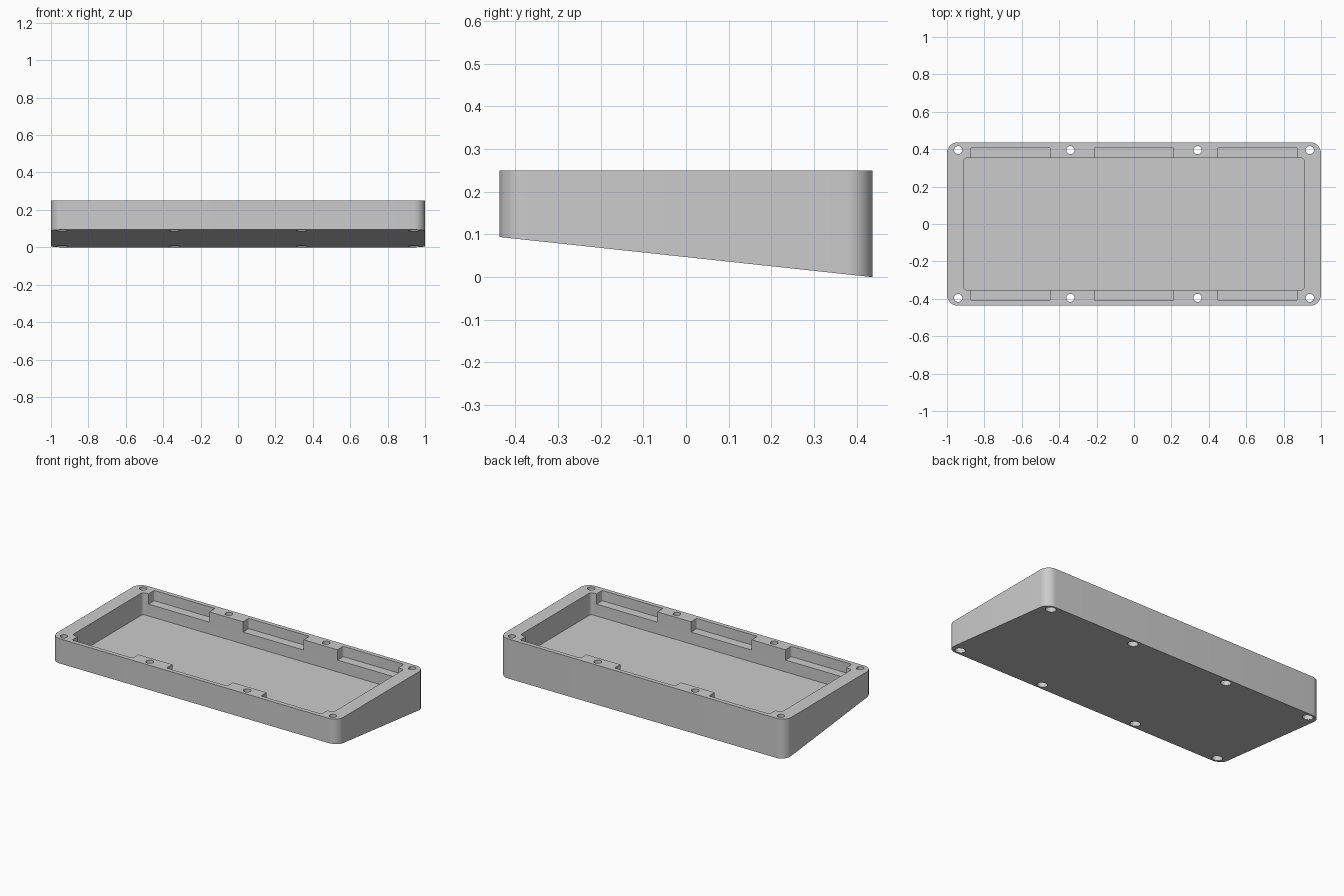
import bpy, bmesh, math

cube = bpy.data.objects.get("Cube")
if cube:
    bpy.data.objects.remove(cube, do_unlink=True)

TOP, HALF_X, HALF_Y = 0.25, 1.0, 0.437

grey = bpy.data.materials.new("light grey")
grey.use_nodes = True
colour = (0.6, 0.6, 0.6, 1)
grey.diffuse_color = colour
grey.node_tree.nodes["Principled BSDF"].inputs["Base Color"].default_value = colour


def under(y):
    """Height of the sloping underside."""
    return 0.094 * (HALF_Y - y) / (2 * HALF_Y)


def rounded_rect(cx, cy, hx, hy, r, steps):
    points = []
    for i, (sx, sy) in enumerate([(1, 1), (-1, 1), (-1, -1), (1, -1)]):
        for k in range(steps + 1):
            a = math.pi / 2 * (i + k / steps)
            points.append((cx + sx * (hx - r) + r * math.cos(a),
                           cy + sy * (hy - r) + r * math.sin(a)))
    return points


def circle(cx, cy, r, n):
    return [(cx + r * math.cos(math.tau * i / n), cy + r * math.sin(math.tau * i / n))
            for i in range(n)]


def prism(name, outline, bottom, top, bevel=0):
    """Upright prism whose end heights are functions of y."""
    bm = bmesh.new()
    low = [bm.verts.new((x, y, bottom(y))) for x, y in outline]
    high = [bm.verts.new((x, y, top(y))) for x, y in outline]
    base = bm.faces.new(low[::-1])
    bm.faces.new(high)
    n = len(outline)
    for i in range(n):
        j = (i + 1) % n
        bm.faces.new((low[i], low[j], high[j], high[i]))
    if bevel:
        bmesh.ops.bevel(bm, geom=list(base.edges), offset=bevel, segments=5,
                        profile=0.5, affect='EDGES')
    bmesh.ops.recalc_face_normals(bm, faces=bm.faces)
    mesh = bpy.data.meshes.new(name)
    bm.to_mesh(mesh)
    bm.free()
    mesh.materials.append(grey)
    obj = bpy.data.objects.new(name, mesh)
    bpy.context.collection.objects.link(obj)
    return obj


# Wedge-shaped tray with rounded corners and a soft lower edge
tray = prism("tray", rounded_rect(0, 0, HALF_X, HALF_Y, 0.06, 10), under, lambda y: TOP, 0.014)

above = lambda y: TOP + 0.1
cutters = []

# Main cavity with a level floor
cutters.append(prism("cavity_cutter", rounded_rect(0, 0, 0.912, 0.353, 0.02, 5),
                     lambda y: 0.11, above))

# Shallow recesses along the front and back walls
for side in (-1, 1):
    for x in (-0.66, 0, 0.66):
        cutters.append(prism("recess_cutter", rounded_rect(x, side * 0.36, 0.212, 0.05, 0.008, 3),
                             lambda y: TOP - 0.065, above))

# Screw holes, each with a wider pocket underneath
for side in (-1, 1):
    for x in (-0.94, -0.34, 0.34, 0.94):
        y = side * 0.395
        cutters.append(prism("screw_hole_cutter", circle(x, y, 0.022, 24),
                             lambda y: -0.1, above))
        cutters.append(prism("screw_pocket_cutter", circle(x, y, 0.03, 24),
                             lambda y: -0.1, lambda h, y=y: under(y) + 0.06))

for cutter in cutters:
    cutter.hide_render = True
    mod = tray.modifiers.new("cut", 'BOOLEAN')
    mod.operation = 'DIFFERENCE'
    mod.solver = 'EXACT'
    mod.object = cutter

# Bake the cuts and drop the cutters
graph = bpy.context.evaluated_depsgraph_get()
result = bpy.data.meshes.new_from_object(tray.evaluated_get(graph))
tray.modifiers.clear()
tray.data = result
for cutter in cutters:
    bpy.data.objects.remove(cutter, do_unlink=True)

bpy.ops.object.select_all(action='DESELECT')
tray.select_set(True)
bpy.context.view_layer.objects.active = tray
bpy.ops.object.shade_smooth_by_angle(angle=math.radians(35))
